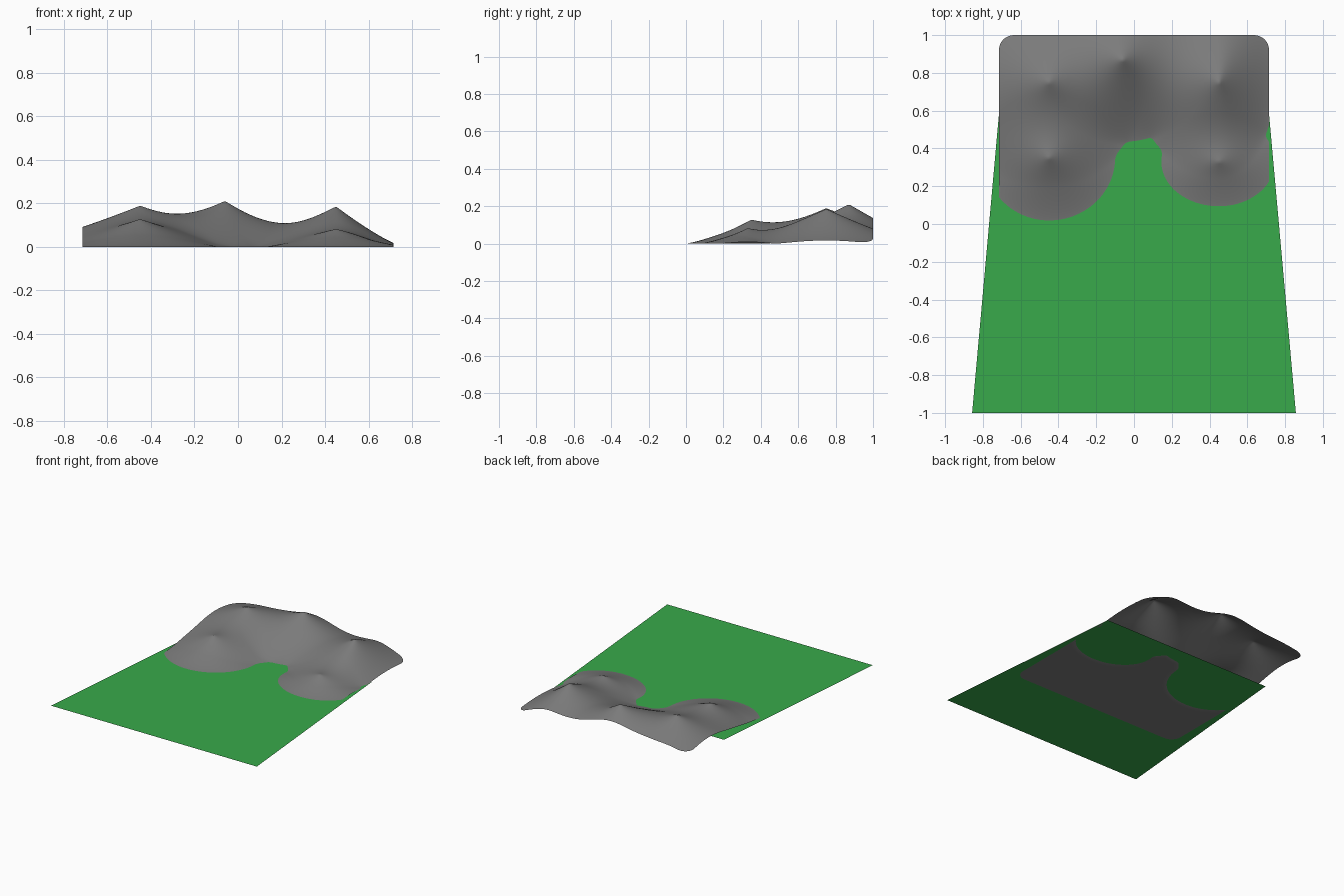
import bpy, bmesh, math

if "Cube" in bpy.data.objects:
    bpy.data.objects.remove(bpy.data.objects["Cube"])

HALF, CENTRE_Y, CORNER = 0.715, 0.285, 0.08

# Hills: x, y, height, left radius, right radius, radius along y
HILLS = [
    (-0.45, 0.35, 0.115, 0.36, 0.37, 0.35),
    (-0.45, 0.75, 0.188, 0.60, 0.52, 0.56),
    (-0.06, 0.87, 0.205, 0.45, 0.48, 0.45),
    (0.45, 0.75, 0.185, 0.46, 0.31, 0.51),
    (0.45, 0.33, 0.076, 0.33, 0.32, 0.255),
]


def height(x, y):
    total = 0.0
    for hx, hy, h, left, right, ry in HILLS:
        dx = (x - hx) / (left if x < hx else right)
        t = max(0.0, 1 - math.hypot(dx, (y - hy) / ry))
        total += (h * t ** 1.25) ** 1.6
    return total ** (1 / 1.6)


def make_object(name, bm, color):
    mesh = bpy.data.meshes.new(name)
    bm.to_mesh(mesh)
    bm.free()
    obj = bpy.data.objects.new(name, mesh)
    bpy.context.collection.objects.link(obj)
    mat = bpy.data.materials.new(name + "_color")
    mat.diffuse_color = color
    mat.use_nodes = True
    mat.node_tree.nodes["Principled BSDF"].inputs["Base Color"].default_value = mat.diffuse_color
    mesh.materials.append(mat)
    return obj


# Hilly sheet: a fine grid with rounded corners, raised into pointed hills
bm = bmesh.new()
bmesh.ops.create_grid(bm, x_segments=130, y_segments=130, size=HALF)
inner = HALF - CORNER
for v in bm.verts:
    x, y = v.co.x, v.co.y
    cx, cy = max(abs(x) - inner, 0), max(abs(y) - inner, 0)
    if cx and cy:
        k = max(cx, cy) / math.hypot(cx, cy)
        x = math.copysign(inner + cx * k, x)
        y = math.copysign(inner + cy * k, y)
    y += CENTRE_Y
    v.co = (x, y, height(x, y))
for f in bm.faces:
    f.smooth = True
make_object("hills", bm, (0.2, 0.2, 0.2, 1))

# Flat tapered lawn, just above the flat front of the hilly sheet
bm = bmesh.new()
outline = [(-0.857, -1), (0.857, -1), (0.716, 0.57), (-0.716, 0.57)]
bm.faces.new([bm.verts.new((x, y, 0.003)) for x, y in outline])
make_object("lawn", bm, (0.04, 0.4, 0.07, 1))
